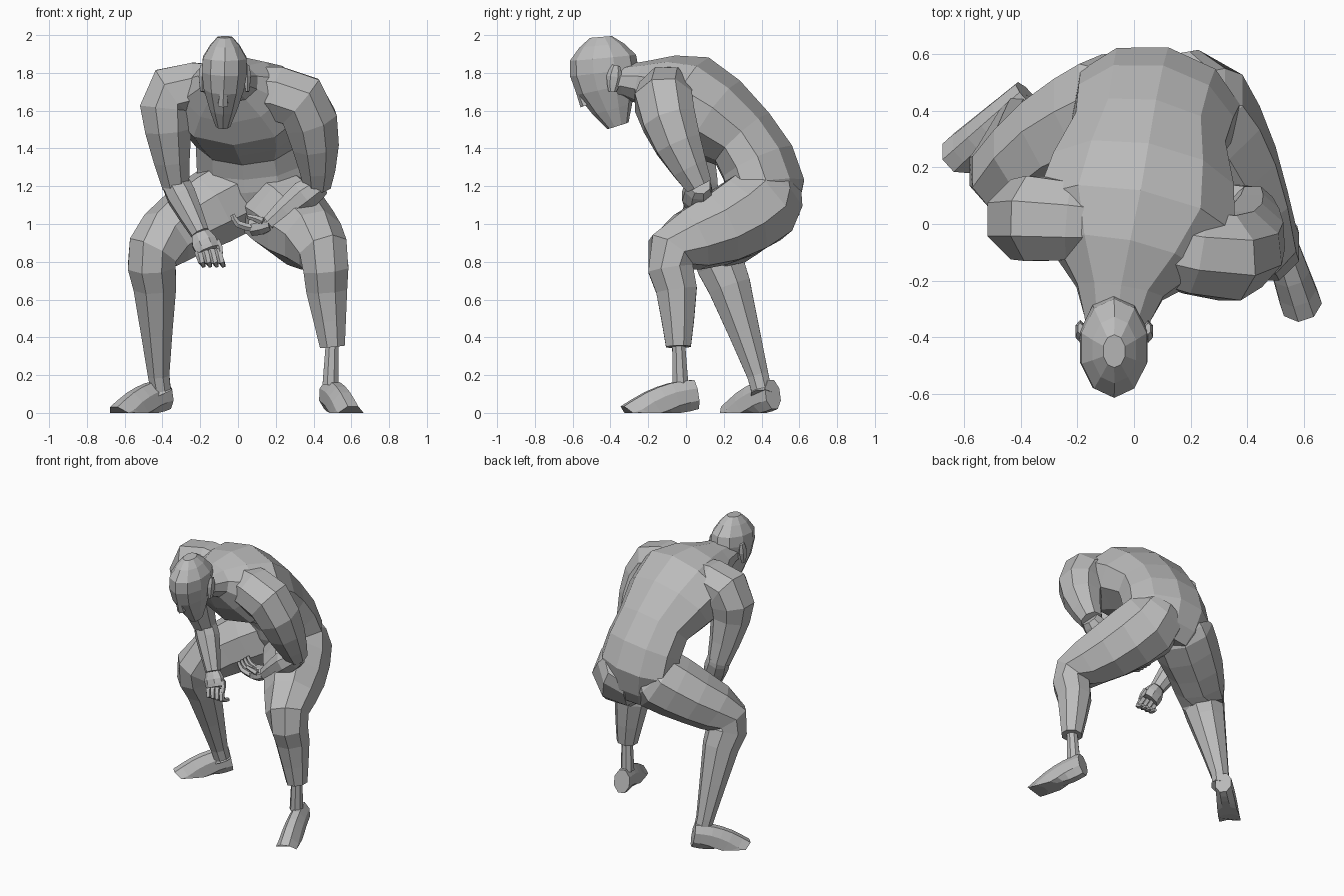
import bpy
import bmesh
import math
from mathutils import Vector

# Remove the default object
default_cube = bpy.data.objects.get("Cube")
if default_cube:
    bpy.data.objects.remove(default_cube, do_unlink=True)

# Single flat colour
clay = bpy.data.materials.new("clay_grey")
clay.use_nodes = True
clay.diffuse_color = (.5, .5, .5, 1)
shader = next(node for node in clay.node_tree.nodes if node.type == 'BSDF_PRINCIPLED')
shader.inputs["Base Color"].default_value = clay.diffuse_color

ACROSS = Vector((1, 0, 0))
FORWARD = Vector((0, 1, 0))
UP = Vector((0, 0, 1))


def refine(keys):
    """Insert one smoothly curved in-between ring in every span."""
    rings = [keys[0]]
    for i in range(len(keys) - 1):
        start, end = keys[i], keys[i + 1]
        before = keys[max(i - 1, 0)]
        after = keys[min(i + 2, len(keys) - 1)]
        rings.append(((start + end) * 9 - before - after) / 16)
        rings.append(end)
    return rings


def loft(name, keys, side=ACROSS, flat=1, sides=8):
    """Skin rings (x, y, z, half width) along a path; flat is depth over width."""
    rings = refine([Vector(key) for key in keys])
    bm = bmesh.new()
    loops = []
    for i, ring in enumerate(rings):
        before = rings[max(i - 1, 0)].xyz
        after = rings[min(i + 1, len(rings) - 1)].xyz
        tangent = (after - before).normalized()
        wide = (side - tangent * side.dot(tangent)).normalized()
        deep = tangent.cross(wide) * flat
        loop = []
        for k in range(sides):
            angle = math.tau * (k + .5) / sides
            offset = wide * math.cos(angle) + deep * math.sin(angle)
            point = ring.xyz + offset * ring.w / math.cos(math.pi / sides / 2)
            point.z = max(point.z, 0)  # soles stay flat on the ground
            loop.append(bm.verts.new(point))
        loops.append(loop)
    for low, high in zip(loops, loops[1:]):
        for k in range(sides):
            bm.faces.new((low[k - 1], low[k], high[k], high[k - 1]))
    bm.faces.new(loops[0])
    bm.faces.new(loops[-1])
    bmesh.ops.recalc_face_normals(bm, faces=bm.faces)
    mesh = bpy.data.meshes.new(name)
    bm.to_mesh(mesh)
    bm.free()
    mesh.materials.append(clay)
    part = bpy.data.objects.new(name, mesh)
    bpy.context.collection.objects.link(part)


def ring(centre, radius):
    """Join a centre point and a half width into one ring key."""
    return (*centre, radius)


def hand(label, wrist, knuckles, reach, curl, thumb, side):
    """Palm, four bent fingers and a thumb."""
    wrist, knuckles, reach, curl, thumb = map(Vector, (wrist, knuckles, reach, curl, thumb))
    middle = wrist.lerp(knuckles, .5)
    loft(label + "_palm",
         [ring(wrist, .05), ring(middle, .07), ring(knuckles, .065)], side, flat=.7)
    for i in range(4):
        base = knuckles + side * (i - 1.5) * .035
        bend = base + reach
        loft(label + "_finger_" + str(i + 1),
             [ring(base, .02), ring(bend, .018), ring(bend + curl, .012)], side, sides=5)
    bend = middle + thumb
    loft(label + "_thumb",
         [ring(middle, .03), ring(bend, .02), ring(bend + reach, .012)], side, sides=5)


def foot(name, heel, toe):
    """Wedge from a tall narrow heel to low wide toes, cut flat by the ground."""
    heel, toe = Vector(heel), Vector(toe)
    side = (toe - heel).cross(UP).normalized()
    keys = []
    for i in range(4):
        along = i / 3
        width = .055 + .02 * along
        top = .18 - .12 * along * along
        keys.append(ring(heel.lerp(toe, along) + UP * (top - width * 1.5), width))
    loft(name, keys, side, flat=1.5)


# Torso, bent forward from pelvis to neck and turned slightly
loft("torso", [
    (.1, .4, 1, .2),
    (.08, .42, 1.2, .3),
    (.05, .3, 1.45, .28),
    (0, 0, 1.65, .37),
    (-.05, -.24, 1.75, .16),
    (-.06, -.4, 1.75, .11),
], side=ACROSS - FORWARD * .2, flat=.7, sides=10)

# Head from chin to crown, looking down
loft("head", [
    (-.08, -.36, 1.52, .04),
    (-.075, -.42, 1.72, .11),
    (-.07, -.44, 1.88, .12),
    (-.07, -.45, 1.99, .04),
], flat=1.45, sides=10)
loft("nose", [(-.075, -.58, 1.74, .015), (-.08, -.53, 1.63, .03)], sides=6)
for label, x in (("right", -.19), ("left", .05)):
    loft(label + "_ear", [
        (x, -.39, 1.7, .01),
        (x, -.38, 1.78, .02),
        (x, -.37, 1.84, .01),
    ], flat=2, sides=6)

# Upper arms, from inside the chest over the shoulder to the elbow
loft("right_upper_arm", [
    (-.1, 0, 1.72, .13),
    (-.35, .02, 1.69, .16),
    (-.37, .02, 1.5, .13),
    (-.33, .1, 1.2, .075),
], side=FORWARD)
loft("left_upper_arm", [
    (.1, -.08, 1.7, .14),
    (.33, -.12, 1.65, .16),
    (.41, -.04, 1.42, .13),
    (.42, .07, 1.2, .075),
], side=FORWARD)

# Forearms, elbow to wrist
loft("right_forearm", [
    (-.34, .1, 1.24, .07),
    (-.3, .08, 1.15, .08),
    (-.2, 0, .95, .05),
])
loft("left_forearm", [
    (.44, .07, 1.21, .06),
    (.35, .06, 1.15, .085),
    (.17, .08, 1, .05),
], side=FORWARD)

# Hands: the right hangs half closed, the left lies open
hand("right", wrist=(-.2, 0, .95), knuckles=(-.16, -.03, .86), reach=(.02, -.03, -.06),
     curl=(.01, .06, -.02), thumb=(.07, 0, 0), side=ACROSS)
hand("left", wrist=(.17, .08, 1), knuckles=(.07, .1, .98), reach=(-.07, 0, .02),
     curl=(-.03, 0, .05), thumb=(0, -.06, .03), side=FORWARD)

# Legs, buttock over hip and knee to shin
loft("right_leg", [
    (0, .46, 1.2, .15),
    (-.06, .41, 1.13, .21),
    (-.28, .29, 1, .185),
    (-.45, .17, .85, .145),
    (-.44, .23, .67, .12),
    (-.42, .38, .2, .06),
    (-.4, .4, .1, .06),
])
loft("left_leg", [
    (.14, .46, 1.2, .16),
    (.2, .4, 1.1, .22),
    (.33, .17, .97, .2),
    (.45, -.08, .85, .14),
    (.47, -.05, .65, .115),
    (.5, -.04, .35, .07),
])

# Slim post joining the left shin to its foot
loft("left_ankle_post", [(.5, -.04, .4, .035), (.49, -.03, .15, .045)])

# Feet
foot("right_foot", heel=(-.38, .46, 0), toe=(-.61, .25, 0))
foot("left_foot", heel=(.48, .05, 0), toe=(.59, -.28, 0))
